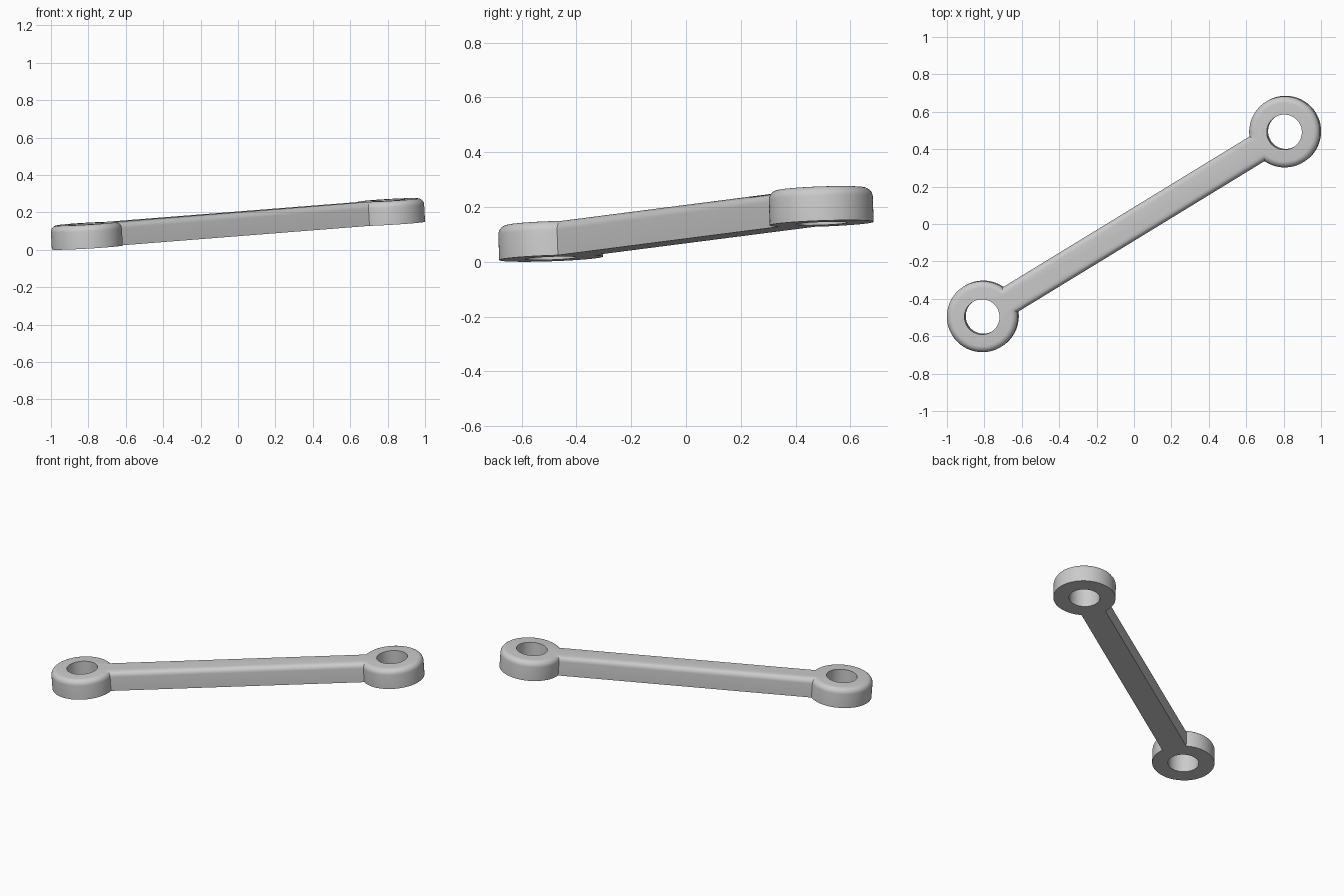
import bpy, bmesh, math
from mathutils import Matrix, Vector

cube = bpy.data.objects.get("Cube")
if cube:
    bpy.data.objects.remove(cube, do_unlink=True)

EYE_X, EYE_Y = 0.81, 0.495      # eye centres, mirrored through the origin
EYE_R, HOLE_R = 0.19, 0.094
BAR_HALF = 0.077
THICK, ROUND = 0.127, 0.035
SLOPE = 0.067
SEGS = 64
half_len = math.hypot(EYE_X, EYE_Y)

steel = bpy.data.materials.new("grey_metal")
steel.use_nodes = True
grey = (0.6, 0.6, 0.6, 1)
steel.diffuse_color = grey
steel.node_tree.nodes["Principled BSDF"].inputs["Base Color"].default_value = grey


def add_object(name, bm):
    mesh = bpy.data.meshes.new(name)
    bmesh.ops.recalc_face_normals(bm, faces=bm.faces)
    bm.to_mesh(mesh)
    bm.free()
    mesh.materials.append(steel)
    obj = bpy.data.objects.new(name, mesh)
    bpy.context.collection.objects.link(obj)
    return obj


# Outline: two round eyes joined by a straight bar
bm = bmesh.new()
start = math.asin(BAR_HALF / EYE_R)
outline = []
for side in (1, -1):
    for i in range(SEGS + 1):
        a = -math.pi + start + (2 * math.pi - 2 * start) * i / SEGS
        outline.append(bm.verts.new((side * (half_len + EYE_R * math.cos(a)),
                                     side * EYE_R * math.sin(a), 0)))
base = bm.faces.new(outline)
raised = bmesh.ops.extrude_face_region(bm, geom=[base], use_keep_orig=True)["geom"]
bmesh.ops.translate(bm, vec=(0, 0, THICK),
                    verts=[g for g in raised if isinstance(g, bmesh.types.BMVert)])

# Rounded rim along the upper edge only
rim = [e for e in bm.edges if all(v.co.z > THICK / 2 for v in e.verts)]
bmesh.ops.bevel(bm, geom=rim, offset=ROUND, segments=6, profile=0.5,
                affect='EDGES', clamp_overlap=False)
link = add_object("link_arm", bm)

# Bolt holes through both eyes
cutters = []
for side in (1, -1):
    bm = bmesh.new()
    bmesh.ops.create_cone(bm, cap_ends=True, segments=SEGS, radius1=HOLE_R,
                          radius2=HOLE_R, depth=1,
                          matrix=Matrix.Translation((side * half_len, 0, 0)))
    cutter = add_object("hole_cutter", bm)
    cutter.hide_render = True
    cutters.append(cutter)
    mod = link.modifiers.new("hole", 'BOOLEAN')
    mod.operation, mod.solver, mod.object = 'DIFFERENCE', 'EXACT', cutter

bpy.ops.object.select_all(action='DESELECT')
bpy.context.view_layer.objects.active = link
link.select_set(True)
for name in [m.name for m in link.modifiers]:
    bpy.ops.object.modifier_apply(modifier=name)
for cutter in cutters:
    bpy.data.objects.remove(cutter, do_unlink=True)

# Tilt the arm along its length, turn it diagonally and rest it on the ground
mesh = link.data
mesh.transform(Matrix.Rotation(math.atan2(EYE_Y, EYE_X), 4, 'Z')
               @ Matrix.Rotation(-math.atan(SLOPE), 4, 'Y'))
lo = Vector([min(v.co[k] for v in mesh.vertices) for k in range(3)])
hi = Vector([max(v.co[k] for v in mesh.vertices) for k in range(3)])
mesh.transform(Matrix.Translation((-(lo.x + hi.x) / 2, -(lo.y + hi.y) / 2, -lo.z)))
bpy.ops.object.shade_smooth_by_angle(angle=math.radians(30))
